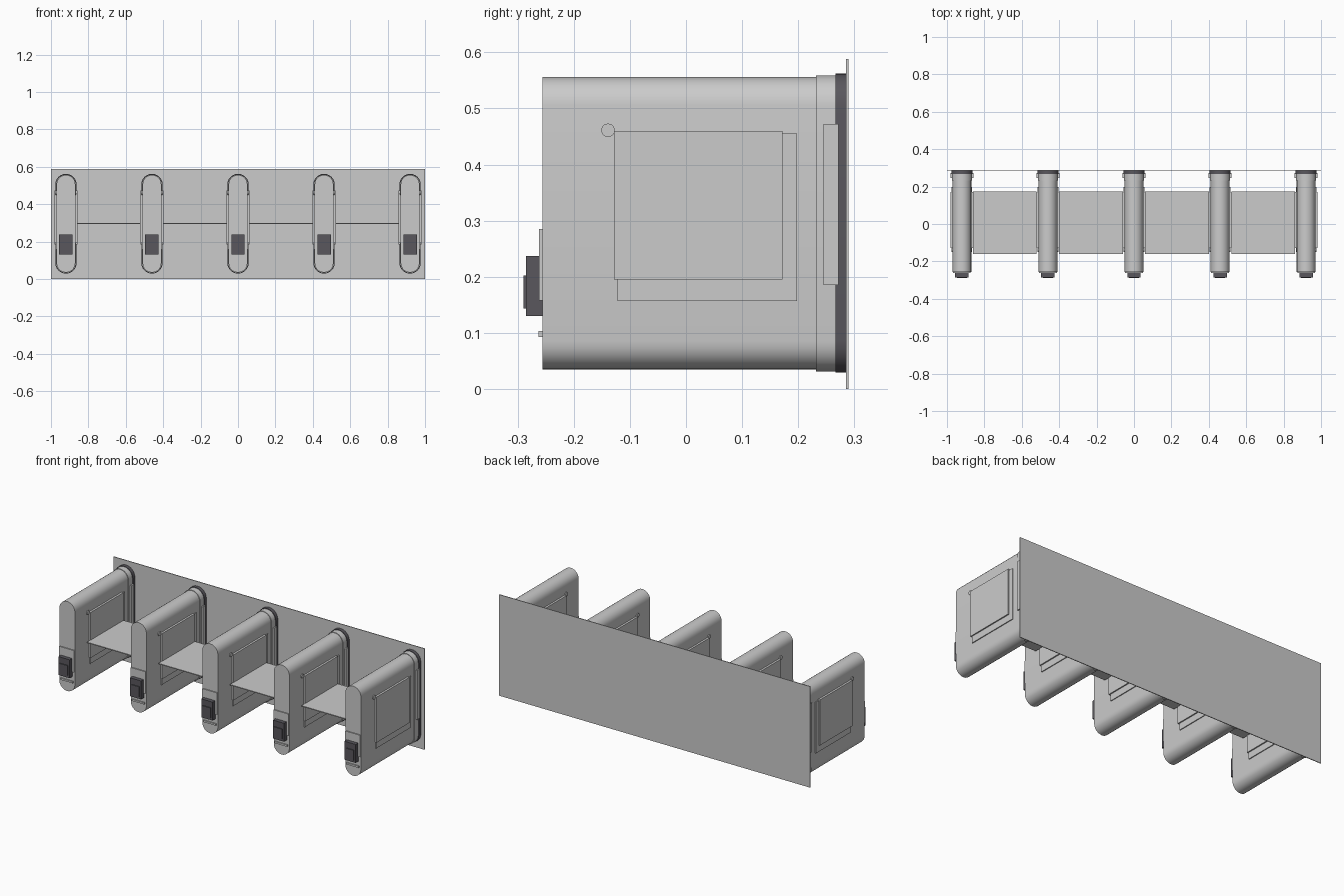
import bpy, math

if "Cube" in bpy.data.objects:
    bpy.data.objects.remove(bpy.data.objects["Cube"])

def material(name, col):
    m = bpy.data.materials.new(name)
    m.diffuse_color = (*col, 1)
    m.use_nodes = True
    m.node_tree.nodes["Principled BSDF"].inputs["Base Color"].default_value = m.diffuse_color
    return m

LIGHT = material("light grey", (0.6, 0.6, 0.6))
DARK = material("dark grey", (0.1, 0.095, 0.11))

def mesh_object(name, verts, faces, mat):
    me = bpy.data.meshes.new(name)
    me.from_pydata(verts, [], faces)
    me.materials.append(mat)
    ob = bpy.data.objects.new(name, me)
    bpy.context.collection.objects.link(ob)
    return ob

def box(name, x0, x1, y0, y1, z0, z1, mat):
    v = [(x, y, z) for x in (x0, x1) for y in (y0, y1) for z in (z0, z1)]
    f = [(0, 1, 3, 2), (4, 6, 7, 5), (0, 4, 5, 1), (2, 3, 7, 6), (0, 2, 6, 4), (1, 5, 7, 3)]
    return mesh_object(name, v, f, mat)

def capsule(name, cx, r, y0, y1, z0, z1, mat, n=12):
    """Upright rounded-end slab extruded along y."""
    ring = [(cx + r * math.cos(math.pi * i / n), z1 - r + r * math.sin(math.pi * i / n)) for i in range(n + 1)]
    ring += [(cx - r * math.cos(math.pi * i / n), z0 + r - r * math.sin(math.pi * i / n)) for i in range(n + 1)]
    k = len(ring)
    v = [(x, y0, z) for x, z in ring] + [(x, y1, z) for x, z in ring]
    f = [tuple(range(k - 1, -1, -1))[::-1], tuple(range(2 * k - 1, k - 1, -1))]
    f += [(i, i + k, (i + 1) % k + k, (i + 1) % k) for i in range(k)]
    ob = mesh_object(name, v, f, mat)
    bpy.ops.object.select_all(action='DESELECT')
    ob.select_set(True)
    bpy.context.view_layer.objects.active = ob
    bpy.ops.object.shade_smooth_by_angle(angle=math.radians(30))
    return ob

# wall panel behind everything
box("wall_panel", -1, 1, 0.2855, 0.29, 0, 0.588, LIGHT)

centres = [-0.92 + 0.46 * i for i in range(5)]
for c in centres:
    # divider body, collar and dark mounting gasket
    capsule("divider_body", c, 0.05, -0.256, 0.24, 0.035, 0.556, LIGHT)
    capsule("divider_collar", c, 0.054, 0.232, 0.268, 0.031, 0.559, LIGHT)
    capsule("mounting_gasket", c, 0.057, 0.266, 0.287, 0.029, 0.562, DARK)
    # layered side plates, hinge pins and rear strips
    for s in (-1, 1):
        def side(name, d, *r):
            a, b = sorted((c + s * 0.045, c + s * d))
            box(name, a, b, *r, LIGHT)
        side("side_plate_inner", 0.055, -0.122, 0.198, 0.157, 0.455)
        side("side_plate_outer", 0.062, -0.128, 0.172, 0.195, 0.46)
        side("rear_strip", 0.062, 0.245, 0.272, 0.185, 0.472)
        bpy.ops.mesh.primitive_cylinder_add(vertices=20, radius=0.012, depth=0.01,
            location=(c + s * 0.05, -0.139, 0.461), rotation=(0, math.pi / 2, 0))
        bpy.context.object.name = "hinge_pin"
        bpy.context.object.data.materials.append(LIGHT)
    # front plate, dark reader box, button and lower strip
    box("front_plate", c - 0.047, c + 0.047, -0.262, -0.254, 0.158, 0.285, LIGHT)
    box("reader_box", c - 0.036, c + 0.036, -0.285, -0.254, 0.13, 0.237, DARK)
    box("reader_button", c - 0.026, c + 0.026, -0.29, -0.283, 0.143, 0.202, DARK)
    box("lower_strip", c - 0.04, c + 0.04, -0.263, -0.254, 0.093, 0.103, LIGHT)

# shelves between neighbouring dividers
for a, b in zip(centres, centres[1:]):
    box("shelf", a + 0.06, b - 0.06, -0.16, 0.173, 0.294, 0.299, LIGHT)
